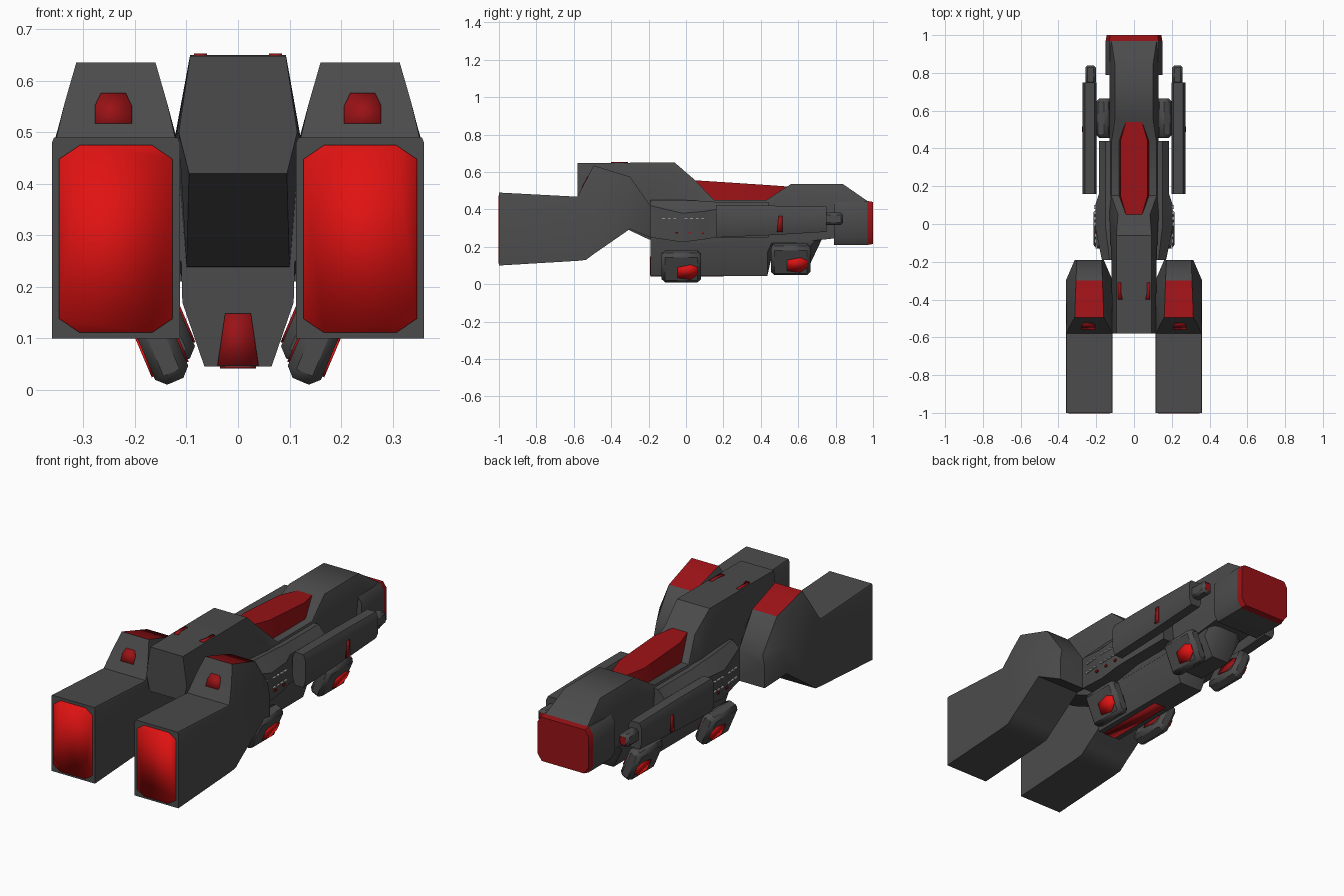
import bpy, bmesh, math
from mathutils import Matrix, Vector

cube = bpy.data.objects.get("Cube")
if cube:
    bpy.data.objects.remove(cube)


def material(name, rgb):
    m = bpy.data.materials.new(name)
    m.use_nodes = True
    color = (*rgb, 1)
    m.diffuse_color = color
    m.node_tree.nodes["Principled BSDF"].inputs["Base Color"].default_value = color
    return m


grey = material("dark grey", (.07, .07, .07))
dull_red = material("dull red", (.32, .006, .008))
bright_red = material("bright red", (.75, .006, .006))
white = material("pale window", (.8, .8, .8))


def finish(name, bm, mats, rule=None, mirror=False, bevel=0, solid=0, smooth=40):
    """Turn a bmesh into a named, shaded and optionally mirrored object."""
    bmesh.ops.recalc_face_normals(bm, faces=bm.faces)
    for f in bm.faces:
        f.smooth = True
        if rule and rule(f.calc_center_median(), f.normal):
            f.material_index = 1
    mesh = bpy.data.meshes.new(name)
    bm.to_mesh(mesh)
    bm.free()
    for m in mats:
        mesh.materials.append(m)
    mesh.set_sharp_from_angle(angle=math.radians(smooth))
    ob = bpy.data.objects.new(name, mesh)
    bpy.context.collection.objects.link(ob)
    if bevel:
        mod = ob.modifiers.new("Bevel", "BEVEL")
        mod.width, mod.segments = bevel, 1
    if solid:
        mod = ob.modifiers.new("Solidify", "SOLIDIFY")
        mod.thickness, mod.offset = solid, 0
    if mirror:
        ob.modifiers.new("Mirror", "MIRROR").use_mirror_merge = False
    return ob


def loft(name, rings, mats=(grey,), cx=0, **kw):
    """Skin rings along y; each ring is y then (half width, z) from bottom to top."""
    bm = bmesh.new()
    loops = []
    for y, *half in rings:
        pts = [(cx + w, y, z) for w, z in half] + [(cx - w, y, z) for w, z in reversed(half)]
        loops.append([bm.verts.new(p) for p in pts])
    for a, b in zip(loops, loops[1:]):
        for i in range(len(a)):
            j = (i + 1) % len(a)
            bm.faces.new((a[i], a[j], b[j], b[i]))
    bm.faces.new(loops[0])
    bm.faces.new(loops[-1])
    return finish(name, bm, mats, **kw)


def box(name, center, size, mats=(grey,), tilt=0, **kw):
    bm = bmesh.new()
    m = (Matrix.Translation(center) @ Matrix.Rotation(math.radians(tilt), 4, "Y")
         @ Matrix.Diagonal((*size, 1)))
    bmesh.ops.create_cube(bm, size=1, matrix=m)
    return finish(name, bm, mats, **kw)


def plate(name, pts, mat, mirror=True):
    bm = bmesh.new()
    bm.faces.new([bm.verts.new(p) for p in pts])
    return finish(name, bm, (mat,), mirror=mirror, solid=.006)


# Large front pods, with red raised tops
POD_X = .237
loft("front_pod", [
    (-1, (.124, .10), (.124, .48), (.12, .49)),
    (-.58, (.124, .125), (.124, .46), (.12, .468)),
    (-.535, (.124, .13), (.122, .47), (.1, .555)),
    (-.495, (.124, .16), (.12, .48), (.077, .635)),
    (-.3, (.124, .295), (.124, .44), (.07, .575)),
    (-.19, (.077, .25), (.077, .36), (.066, .42)),
], (grey, dull_red), cx=POD_X, mirror=True,
    rule=lambda c, n: c.y > -.48 and n.z > .6 and abs(c.x - POD_X) < .01)

# Chamfered red front panels and the small marks above them
panel = [(sx * w, sz * h) for sx, sz in ((1, 1), (-1, 1), (-1, -1), (1, -1))
         for w, h in (((.11, .155), (.07, .182)) if sx * sz > 0 else ((.07, .182), (.11, .155)))]
plate("front_pod_panel", [(POD_X + x, -1, .293 + z) for x, z in panel], bright_red)
plate("front_pod_mark", [(POD_X + .005 + w, -.58 + (z - .468) * .51, z) for w, z in (
    (-.036, .517), (.036, .517), (.036, .55), (.024, .575), (-.024, .575), (-.036, .55))], dull_red)

# Upper hull: raised front deck, low waist, raised rear deck
loft("upper_hull", [
    (-.58, (.095, .42), (.115, .5), (.093, .648)),
    (-.2, (.1, .24), (.12, .49), (.093, .65)),
    (-.06, (.1, .22), (.125, .47), (.093, .65)),
    (.05, (.11, .22), (.13, .45), (.085, .555)),
    (.15, (.11, .22), (.13, .42), (.12, .45)),
    (.43, (.11, .22), (.13, .42), (.12, .45)),
    (.56, (.11, .22), (.13, .44), (.1, .535)),
    (.84, (.11, .25), (.13, .44), (.1, .535)),
    (.97, (.11, .25), (.13, .42), (.12, .445)),
])
plate("deck_mark", [(.06, -.4, .65), (.085, -.4, .65), (.085, -.31, .65),
                    (.07, -.31, .65), (.07, -.36, .65)], dull_red)

# Red spine over the waist
loft("red_spine", [
    (.04, (.05, .45), (.04, .556)),
    (.15, (.08, .44), (.072, .549)),
    (.44, (.08, .44), (.072, .53)),
    (.55, (.05, .45), (.04, .522)),
], (dull_red,))

# Lower hull with red keel
loft("lower_hull", [
    (-.19, (.065, .045), (.108, .17), (.115, .42)),
    (.435, (.065, .045), (.108, .17), (.115, .42)),
    (.47, (.065, .2), (.108, .25), (.115, .42)),
])
plate("keel_nose", [(-.04, -.19, .047), (.04, -.19, .047), (.025, -.19, .148),
                    (-.025, -.19, .148)], dull_red, mirror=False)
plate("keel_strip", [(-.035, -.19, .045), (.035, -.19, .045), (.035, .2, .045),
                     (-.035, .2, .045)], dull_red, mirror=False)
loft("rear_underside", [
    (.46, (.05, .1), (.1, .2), (.12, .44)),
    (.66, (.05, .1), (.1, .2), (.12, .44)),
    (.745, (.06, .28), (.1, .3), (.12, .44)),
])

# Side wings and the braces behind the rails
loft("side_wing", [
    (-.19, (.17, .25), (.17, .42), (.13, .45)),
    (-.02, (.19, .225), (.205, .38), (.15, .45)),
    (.1, (.19, .24), (.205, .39), (.15, .445)),
    (.16, (.18, .25), (.185, .4), (.15, .44)),
    (.44, (.18, .25), (.185, .4), (.15, .44)),
])

# Window dots and red lights along the wings
for y in (-.12, -.09, -.06, .0, .03, .06, .09):
    x = .187 + min(y + .19, .17) * .085
    for z in (.3, .35):
        box("window", (x + .006, y, z), (.008, .02, .006), (white,), mirror=True)
for y in (-.05, .02, .09):
    box("wing_light", (.197, y, .275), (.009, .014, .01), (dull_red,), mirror=True)

# Side rails with tips and red bars
loft("side_rail", [
    (.16, (.025, .25), (.037, .29), (.037, .39), (.025, .42)),
    (.45, (.025, .262), (.037, .3), (.037, .39), (.025, .42)),
    (.75, (.025, .28), (.037, .31), (.037, .39), (.025, .415)),
], cx=.235, mirror=True)
box("rail_tip", (.23, .79, .35), (.055, .1, .065), (grey, dull_red), mirror=True,
    bevel=.012, rule=lambda c, n: n.y > .9)
plate("rail_bar", [(.273, .487, .28), (.273, .515, .28), (.273, .515, .365),
                   (.273, .495, .365)], dull_red)

# Tilted lower thrusters with red outer panels
lean = Matrix.Rotation(math.radians(23), 3, "Y")
for name, y, cx, cz in (("front_thruster", -.025, .155, .095), ("rear_thruster", .56, .142, .133)):
    center = Vector((cx, y, cz))
    box(name, center, (.07, .21, .17), tilt=23, mirror=True, bevel=.018)
    for side, mat in ((.036, bright_red), (-.036, dull_red)):
        pts = [center + lean @ Vector((side, v, w)) for v, w in (
            (-.02, -.05), (.05, -.06), (.088, -.03), (.088, .01), (.05, .025), (-.02, .01))]
        plate(name + "_panel", pts, mat)

# Rear engine block with red cap
loft("rear_engine", [
    (.79, (.125, .21), (.15, .25), (.15, .41), (.13, .44)),
    (.97, (.125, .21), (.15, .25), (.15, .41), (.13, .445)),
    (1, (.12, .215), (.145, .25), (.145, .41), (.125, .44)),
], (grey, dull_red), rule=lambda c, n: c.y > .97)
